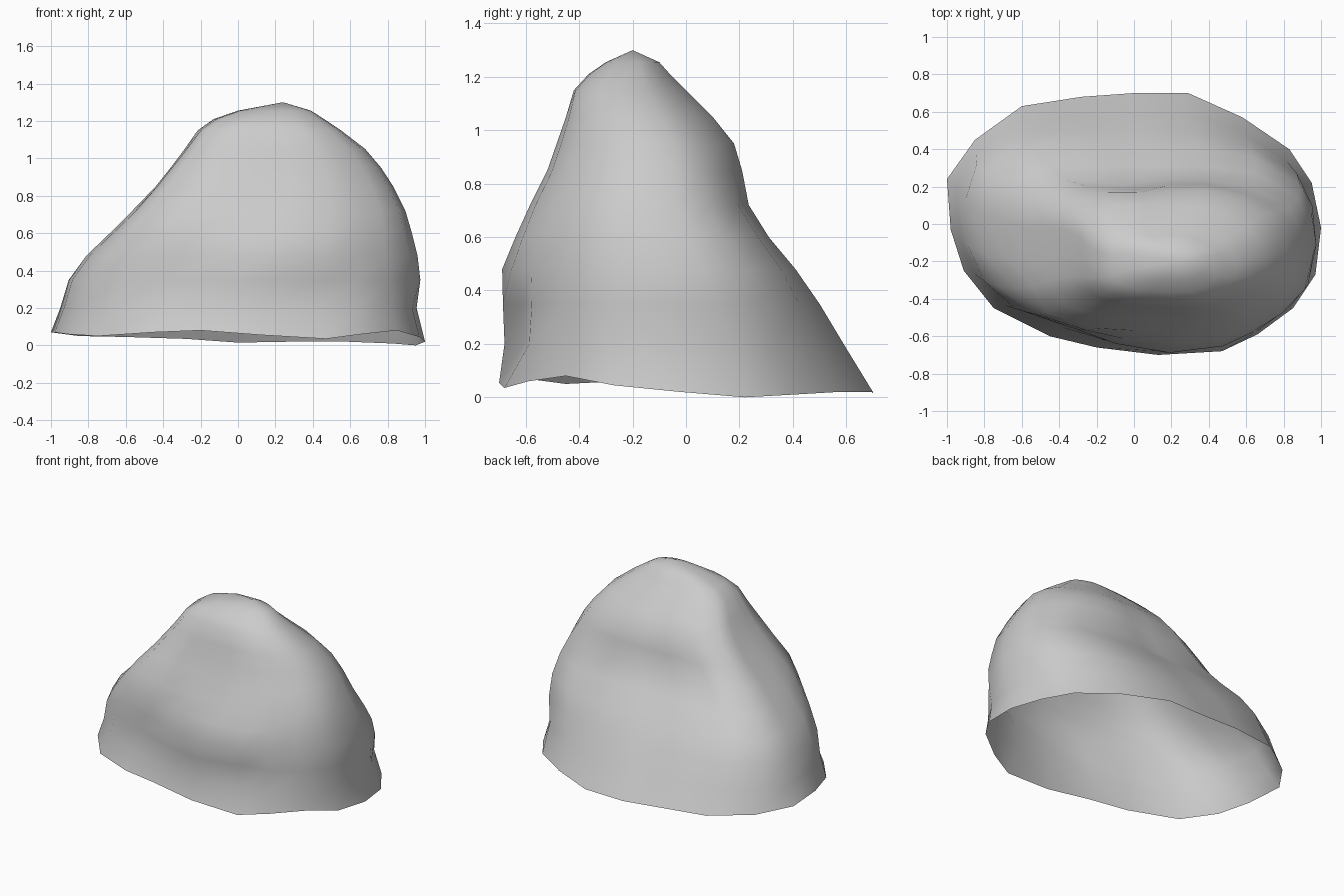
import bpy
from mathutils import Vector

# Base outline, counter-clockwise from the right: x, y, rim height
outline = [(1, -.02, .02), (.95, .22, 0), (.83, .40, .01), (.58, .57, .02), (.29, .70, .02),
           (0, .70, .015), (-.28, .68, .035), (-.60, .63, .045), (-.85, .45, .05),
           (-1, .24, .07), (-.98, -.03, .07), (-.91, -.25, .06), (-.75, -.45, .05),
           (-.45, -.60, .07), (-.20, -.66, .08), (.13, -.70, .055), (.47, -.68, .035),
           (.66, -.59, .06), (.85, -.45, .08), (.97, -.27, .045)]

# Rock extents by height: z, left, right, front, back
levels = [(.05, -1, 1, -.70, .70), (.20, -.95, .955, -.68, .59),
          (.35, -.905, .975, -.69, .50), (.48, -.81, .96, -.69, .41),
          (.60, -.685, .93, -.64, .31), (.72, -.565, .895, -.585, .235),
          (.85, -.44, .83, -.52, .21), (.95, -.36, .765, -.485, .18),
          (1.05, -.285, .68, -.45, .10), (1.15, -.215, .55, -.42, 0),
          (1.21, -.13, .46, -.365, -.06), (1.255, 0, .39, -.30, -.10)]

# Corner fullness by level, keyed by (is right, is back)
fullness = {(True, True): [0, .04, .08, .12, .14, .12, .08, .05, .03, .02, .02, .02],
            (False, True): [0, .04, .08, .13, .17, .17, .14, .12, .12, .12, .1, .05],
            (True, False): [0, .01, -.03, -.04, -.04, -.03, -.03, -.03, -.02, 0, 0, 0],
            (False, False): [0, -.04, -.05, -.02, .08, .16, .2, .2, .17, .12, .1, .05]}

# Shallow dents: centre, radius, displacement
dents = [((.38, -.67, .26), .27, (0, .08, 0)),
         ((-.35, -.62, .38), .42, (.01, .05, 0)),
         ((-.08, .20, .82), .24, (0, -.04, -.02))]


def dent(p):
    q = p.copy()
    for centre, radius, push in dents:
        d = (p - Vector(centre)).length / radius
        if d < 1:
            q += Vector(push) * (1 - d * d) ** 2
    return q


# Open-bottomed rock shell
verts = []
for i, (z, left, right, front, back) in enumerate(levels):
    for x, y, rim in outline:
        if i == 0:
            verts.append(Vector((x, y, rim)))
            continue
        u, v = x, y / .7
        s = 1 + fullness[u > 0, v > 0][i] * 4 * (u * v) ** 2
        u, v = (max(-1, min(1, c * s)) for c in (u, v))
        verts.append(dent(Vector(((left + right) / 2 + u * (right - left) / 2,
                                  (front + back) / 2 + v * (back - front) / 2, z))))
n = len(outline)
faces = [(r * n + k, r * n + (k + 1) % n, (r + 1) * n + (k + 1) % n, (r + 1) * n + k)
         for r in range(len(levels) - 1) for k in range(n)]

# Summit
verts.append(Vector((.24, -.20, 1.30)))
top = (len(levels) - 1) * n
faces += [(top + k, top + (k + 1) % n, len(verts) - 1) for k in range(n)]

mesh = bpy.data.meshes.new("rock")
mesh.from_pydata(verts, [], faces)
mesh.shade_smooth()
rock = bpy.data.objects.new("rock", mesh)
bpy.context.collection.objects.link(rock)
